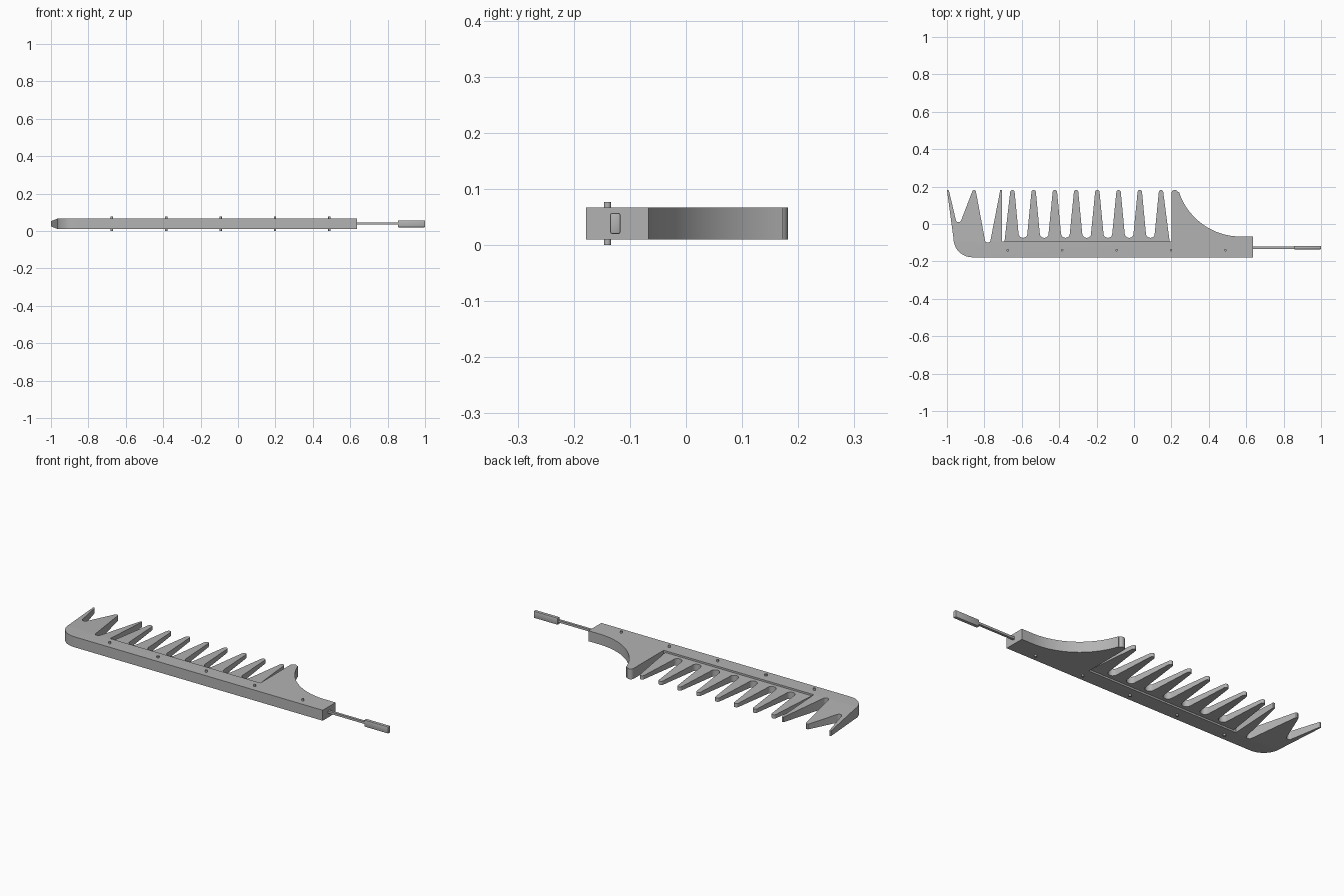
import bpy, bmesh, math
from mathutils import Vector

if "Cube" in bpy.data.objects:
    bpy.data.objects.remove(bpy.data.objects["Cube"])

grey = bpy.data.materials.new("steel grey")
grey.use_nodes = True
GREY = (0.45, 0.45, 0.45, 1)
grey.diffuse_color = GREY
grey.node_tree.nodes["Principled BSDF"].inputs["Base Color"].default_value = GREY

MID = 0.0385      # height of the middle plane
RAIL_Y = -0.093   # back edge of the rail, where the teeth begin
TIP_Y = 0.182


def arc(cx, cy, r, start, end, steps):
    return [(cx + r * math.cos(math.radians(start + (end - start) * i / steps)),
             cy + r * math.sin(math.radians(start + (end - start) * i / steps)))
            for i in range(steps + 1)]


def finish(name, bm):
    bmesh.ops.recalc_face_normals(bm, faces=bm.faces[:])
    mesh = bpy.data.meshes.new(name)
    bm.to_mesh(mesh)
    bm.free()
    mesh.materials.append(grey)
    obj = bpy.data.objects.new(name, mesh)
    bpy.context.collection.objects.link(obj)
    bpy.ops.object.select_all(action='DESELECT')
    obj.select_set(True)
    bpy.context.view_layer.objects.active = obj
    bpy.ops.object.shade_smooth_by_angle(angle=math.radians(30))
    return obj


def slab(name, outline, half, tip_half, taper_until):
    """Extrude an outline; thin it toward the tips left of taper_until."""
    bm = bmesh.new()
    face = bm.faces.new([bm.verts.new((x, y, MID - half)) for x, y in outline])
    ext = bmesh.ops.extrude_face_region(bm, geom=[face])["geom"]
    bmesh.ops.translate(bm, vec=(0, 0, 2 * half),
                        verts=[v for v in ext if isinstance(v, bmesh.types.BMVert)])
    bmesh.ops.triangulate(bm, faces=[f for f in bm.faces if len(f.verts) > 4])
    bmesh.ops.bisect_plane(bm, geom=bm.verts[:] + bm.edges[:] + bm.faces[:],
                           plane_co=(0, RAIL_Y + 0.001, 0), plane_no=(0, 1, 0))
    for v in bm.verts:
        if v.co.x < taper_until and v.co.y > RAIL_Y:
            t = (v.co.y - RAIL_Y) / (TIP_Y - RAIL_Y)
            h = half + (tip_half - half) * t
            v.co.z = MID + math.copysign(h, v.co.z - MID)
    return finish(name, bm)


def box(name, low, high, bevel=0):
    bm = bmesh.new()
    bmesh.ops.create_cube(bm, size=1)
    low, high = Vector(low), Vector(high)
    for v in bm.verts:
        v.co = (low + high) / 2 + v.co * (high - low)
    if bevel:
        bmesh.ops.bevel(bm, geom=bm.edges[:], offset=bevel, segments=2,
                        profile=0.5, affect='EDGES')
    return finish(name, bm)


# Guard rail with the pointed left end and the swept horn
outline = arc(-0.865, -0.078, 0.1, 180, 270, 12)
outline += [(0.635, -0.178), (0.635, -0.067)]
outline += arc(0.57, 0.28, 0.347, 270, 198, 24)
outline += arc(0.218, 0.164, 0.018, 20, 180, 8)
outline += [(0.2, RAIL_Y), (-0.705, RAIL_Y), (-0.705, TIP_Y), (-0.715, TIP_Y)]
outline += arc(-0.782, -0.085, 0.015, -15, -165, 6)
outline += arc(-0.855, 0.172, 0.01, 10, 170, 4)
outline += arc(-0.938, 0.025, 0.015, -30, -160, 6)
outline += [(-0.989, 0.176), (-0.993, TIP_Y), (-1.0, TIP_Y)]
slab("guard_rail", outline, 0.0285, 0.014, -0.69)

# Cutting comb: eight tapered teeth with rounded gaps
PITCH = 0.1135
teeth = [(-0.692, -0.12)]
for i in range(8):
    cx = -0.65 + i * PITCH
    tooth = [(cx - 0.041, -0.068)] if i else [(-0.692, -0.09)]
    tooth += arc(cx, 0.170, 0.012, 170, 10, 6)
    teeth += tooth
    if i < 7:
        teeth += arc(cx + PITCH / 2, -0.05, 0.024, 188, 352, 10)
        teeth[-1] = (cx + PITCH - 0.034, -0.053)
# Drop the helper base points that fall inside the gaps
teeth = [p for p in teeth if p[1] != -0.068]
teeth += [(0.19, -0.09), (0.19, -0.12)]
slab("cutting_comb", teeth, 0.019, 0.010, 1)

# Drive rod and its grip block
box("drive_rod", (0.60, -0.133, 0.034), (0.87, -0.119, 0.046))
box("rod_end_block", (0.855, -0.135, 0.020), (1.0, -0.117, 0.057), 0.003)

# Rivets through the rail
for i in range(5):
    bm = bmesh.new()
    bmesh.ops.create_cone(bm, cap_ends=True, segments=16, radius1=0.0065,
                          radius2=0.0065, depth=0.077)
    bmesh.ops.translate(bm, vec=(-0.675 + 0.291 * i, -0.14, MID), verts=bm.verts[:])
    finish(f"rivet_{i + 1}", bm)
